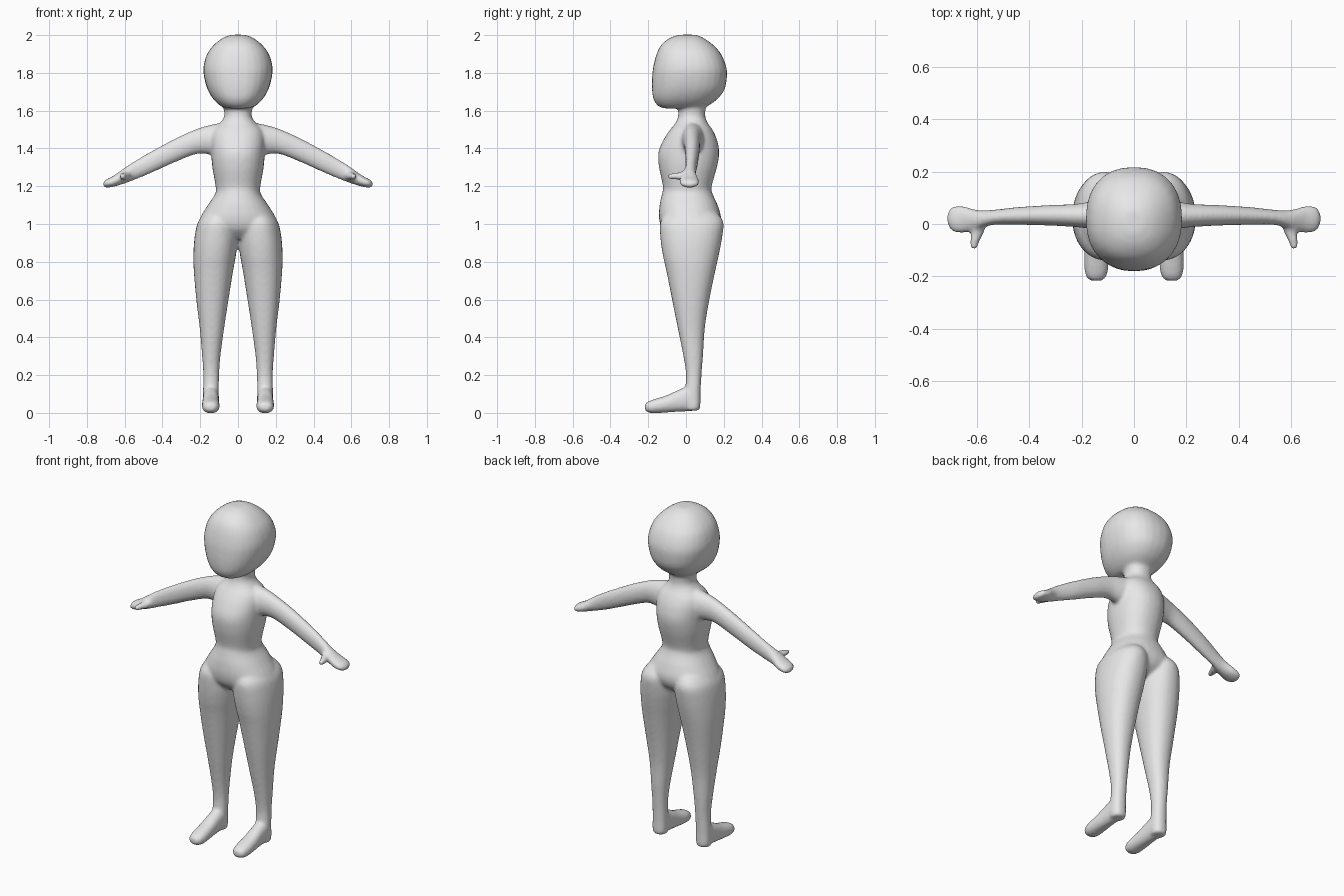
import bpy, bmesh, math
from mathutils import Vector

SIDES = 28
STEPS = 5


def spline(p0, p1, p2, p3, t):
    """Catmull-Rom blend of four ring descriptions."""
    return [0.5 * (2 * b + (c - a) * t + (2 * a - 5 * b + 4 * c - d) * t * t
                   + (3 * b - a - 3 * c + d) * t ** 3)
            for a, b, c, d in zip(p0, p1, p2, p3)]


def loft(bm, axis, rings, power=2.0, mirror=1):
    """Skin rings (position, a_min, a_max, b_min, b_max) stacked along an axis."""
    n = len(rings)
    dense = []
    for i in range(n - 1):
        quad = [rings[max(i - 1, 0)], rings[i], rings[i + 1], rings[min(i + 2, n - 1)]]
        dense += [spline(*quad, s / STEPS) for s in range(STEPS)]
    dense.append(rings[-1])
    loops = []
    for pos, a0, a1, b0, b1 in dense:
        loop = []
        for k in range(SIDES):
            ang = 2 * math.pi * k / SIDES
            c, s = math.cos(ang), math.sin(ang)
            a = (a0 + a1) / 2 + (a1 - a0) / 2 * math.copysign(abs(c) ** (2 / power), c)
            b = (b0 + b1) / 2 + (b1 - b0) / 2 * math.copysign(abs(s) ** (2 / power), s)
            co = {'x': (pos, a, b), 'y': (a, pos, b), 'z': (a, b, pos)}[axis]
            loop.append(bm.verts.new((co[0] * mirror, co[1], co[2])))
        loops.append(loop)
    faces = [bm.faces.new(loops[0]), bm.faces.new(loops[-1])]
    for lo, hi in zip(loops, loops[1:]):
        for k in range(SIDES):
            m = (k + 1) % SIDES
            faces.append(bm.faces.new((lo[k], lo[m], hi[m], hi[k])))
    bmesh.ops.recalc_face_normals(bm, faces=faces)


def upright(rows):
    """Rows (z, half width, front y, back y) centred on x = 0."""
    return [(z, -w, w, f, b) for z, w, f, b in rows]


bm = bmesh.new()

# Head: squarish skull with a flat face and a narrow jaw
loft(bm, 'z', upright([
    (1.612, 0.060, -0.115, 0.085), (1.625, 0.092, -0.148, 0.115),
    (1.66, 0.130, -0.172, 0.165), (1.71, 0.160, -0.180, 0.203),
    (1.77, 0.178, -0.180, 0.216), (1.83, 0.183, -0.174, 0.214),
    (1.90, 0.164, -0.156, 0.186), (1.95, 0.126, -0.130, 0.142),
    (1.985, 0.080, -0.085, 0.092), (2.002, 0.035, -0.035, 0.05)]), 2.3)

# Neck and torso down to the hips
loft(bm, 'z', upright([
    (1.68, 0.085, -0.050, 0.110), (1.62, 0.077, -0.042, 0.104),
    (1.57, 0.073, -0.042, 0.102), (1.535, 0.095, -0.056, 0.115),
    (1.50, 0.130, -0.084, 0.140), (1.45, 0.143, -0.117, 0.163),
    (1.38, 0.142, -0.146, 0.176), (1.30, 0.136, -0.143, 0.164),
    (1.20, 0.119, -0.122, 0.136), (1.16, 0.121, -0.127, 0.141),
    (1.10, 0.160, -0.140, 0.168), (1.03, 0.202, -0.143, 0.186),
    (0.97, 0.215, -0.125, 0.165), (0.92, 0.17, -0.075, 0.10)]), 2.2)

for side in (1, -1):
    # Leg: heavy thigh tapering to a thin ankle
    loft(bm, 'z', [
        (1.06, 0.03, 0.172, -0.10, 0.165), (1.01, 0.008, 0.212, -0.136, 0.198),
        (0.93, 0.000, 0.230, -0.136, 0.192), (0.84, 0.010, 0.236, -0.124, 0.175),
        (0.75, 0.026, 0.234, -0.104, 0.155), (0.60, 0.050, 0.221, -0.074, 0.124),
        (0.45, 0.073, 0.203, -0.044, 0.100), (0.30, 0.093, 0.190, -0.014, 0.090),
        (0.20, 0.100, 0.184, 0.000, 0.082), (0.10, 0.101, 0.186, -0.005, 0.077),
        (0.03, 0.102, 0.186, -0.005, 0.076), (0.012, 0.112, 0.176, 0.0, 0.066)],
        2.2, side)
    # Foot: wedge with a rounded toe
    loft(bm, 'y', [
        (-0.217, 0.125, 0.165, 0.016, 0.045), (-0.205, 0.108, 0.181, 0.004, 0.058),
        (-0.17, 0.098, 0.190, -0.002, 0.072), (-0.10, 0.099, 0.190, 0.002, 0.094),
        (-0.04, 0.101, 0.187, 0.006, 0.122), (0.03, 0.102, 0.185, 0.010, 0.145),
        (0.07, 0.112, 0.176, 0.018, 0.110)], 2.3, side)
    # Arm and mitten hand
    loft(bm, 'x', [
        (0.03, -0.03, 0.10, 1.36, 1.535), (0.10, -0.03, 0.10, 1.36, 1.533),
        (0.15, -0.022, 0.09, 1.368, 1.524), (0.22, -0.012, 0.077, 1.370, 1.503),
        (0.33, -0.006, 0.072, 1.328, 1.454), (0.45, -0.003, 0.064, 1.274, 1.390),
        (0.54, -0.004, 0.054, 1.236, 1.338), (0.60, -0.022, 0.054, 1.214, 1.298),
        (0.655, -0.036, 0.070, 1.198, 1.258), (0.69, -0.030, 0.068, 1.192, 1.240),
        (0.706, -0.015, 0.056, 1.194, 1.230), (0.713, 0.005, 0.036, 1.202, 1.220)],
        2.0, side)
    # Thumb
    loft(bm, 'y', [
        (0.02, 0.555, 0.615, 1.235, 1.285), (-0.03, 0.572, 0.622, 1.232, 1.275),
        (-0.065, 0.589, 0.627, 1.236, 1.270), (-0.088, 0.596, 0.626, 1.238, 1.268),
        (-0.098, 0.604, 0.619, 1.245, 1.260)], 2.0, side)

mesh = bpy.data.meshes.new("body")
bm.to_mesh(mesh)
bm.free()
body = bpy.data.objects.new("body", mesh)
bpy.context.collection.objects.link(body)

# Fuse the overlapping parts into one smooth skin
fuse = body.modifiers.new("fuse", 'REMESH')
fuse.mode = 'VOXEL'
fuse.voxel_size = 0.009
fuse.use_smooth_shade = True
soften = body.modifiers.new("soften", 'SMOOTH')
soften.factor = 0.5
soften.iterations = 8

clay = bpy.data.materials.new("grey clay")
clay.diffuse_color = (0.8, 0.8, 0.8, 1)
mesh.materials.append(clay)
for p in mesh.polygons:
    p.use_smooth = True
